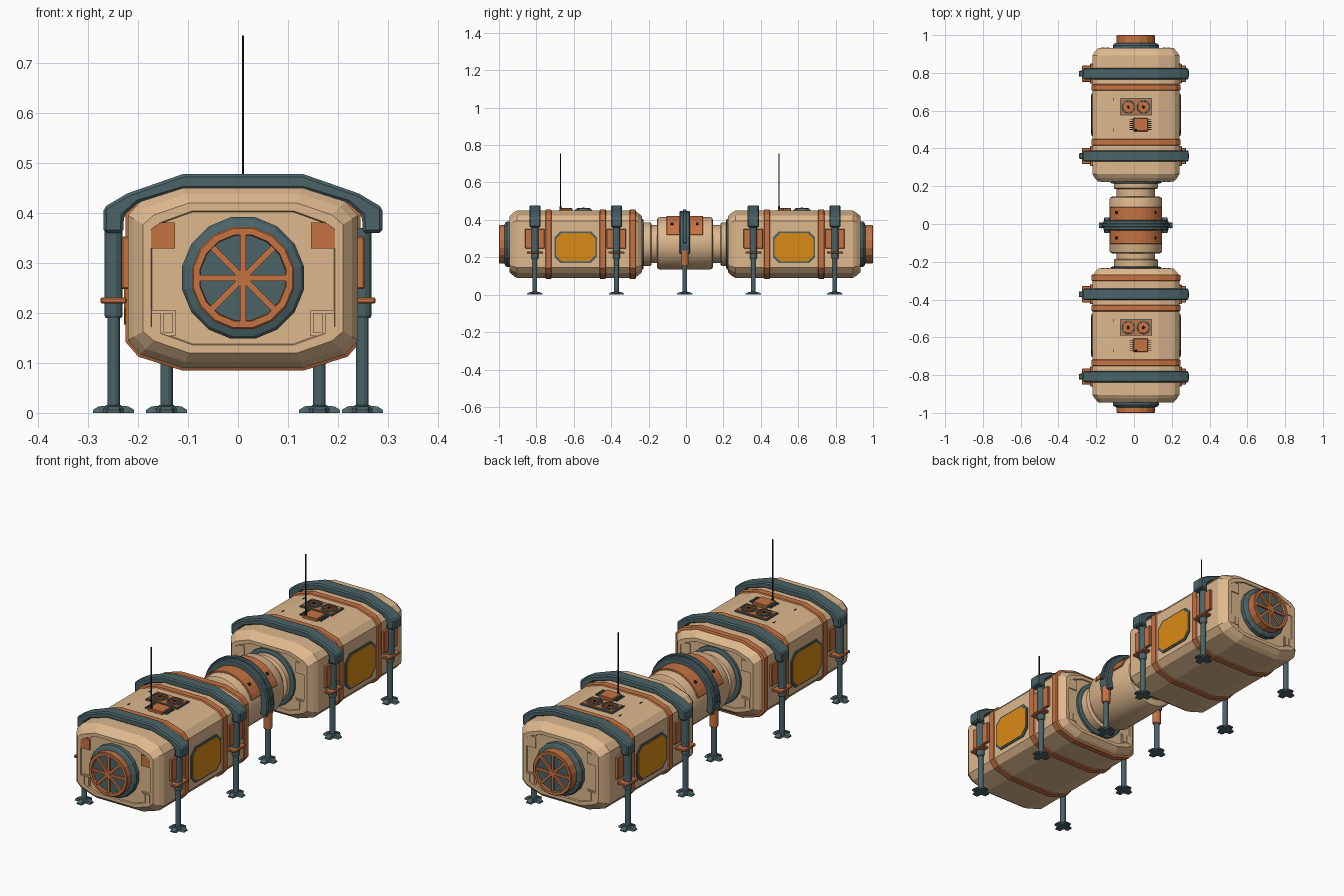
import bpy, bmesh, math

if "Cube" in bpy.data.objects:
    bpy.data.objects.remove(bpy.data.objects["Cube"])

def material(name, rgb):
    m = bpy.data.materials.new(name)
    m.diffuse_color = (*rgb, 1)
    m.use_nodes = True
    m.node_tree.nodes["Principled BSDF"].inputs["Base Color"].default_value = m.diffuse_color
    return m

TAN = material("sand_panel", (0.73, 0.48, 0.27))
ORANGE = material("rust_orange", (0.56, 0.17, 0.055))
STEEL = material("teal_steel", (0.07, 0.127, 0.14))
AMBER = material("amber_glass", (0.70, 0.26, 0.008))
BLACK = material("black", (0.01, 0.01, 0.012))
CX, CZ = 0.01, 0.27

def loft(name, loops, mat, bevel=0, smooth=False):
    """Skin a row of closed loops and cap both ends."""
    bm = bmesh.new()
    rows = [[bm.verts.new(p) for p in lp] for lp in loops]
    n = len(rows[0])
    for a, b in zip(rows, rows[1:]):
        for i in range(n):
            bm.faces.new((a[i], a[(i + 1) % n], b[(i + 1) % n], b[i]))
    bm.faces.new(rows[0])
    bm.faces.new(rows[-1])
    bmesh.ops.recalc_face_normals(bm, faces=bm.faces)
    me = bpy.data.meshes.new(name)
    bm.to_mesh(me)
    bm.free()
    me.materials.append(mat)
    ob = bpy.data.objects.new(name, me)
    bpy.context.collection.objects.link(ob)
    if bevel:
        mod = ob.modifiers.new("bevel", 'BEVEL')
        mod.width, mod.segments = bevel, 1
    if smooth:
        bpy.context.view_layer.objects.active = ob
        ob.select_set(True)
        bpy.ops.object.shade_smooth_by_angle(angle=math.radians(30))
        ob.select_set(False)
    return ob

def place(axis, u, v, t):
    return {'x': (t, u, v), 'y': (u, t, v), 'z': (u, v, t)}[axis]

def prism(name, axis, pts, a, b, mat, bevel=0):
    return loft(name, [[place(axis, u, v, t) for u, v in pts] for t in (a, b)], mat, bevel)

def box(name, c, s, mat, bevel=0):
    x, y, w, d = c[0], c[1], s[0] / 2, s[1] / 2
    pts = [(x - w, y - d), (x + w, y - d), (x + w, y + d), (x - w, y + d)]
    return prism(name, 'z', pts, c[2] - s[2] / 2, c[2] + s[2] / 2, mat, bevel)

def turn(name, axis, cu, cv, prof, mat, n=16, smooth=False):
    """Lathe a (position, radius) profile about an axis."""
    ang = [2 * math.pi * (i + 0.5) / n for i in range(n)]
    return loft(name, [[place(axis, cu + r * math.cos(a), cv + r * math.sin(a), t) for a in ang]
                       for t, r in prof], mat, 0, smooth)

def bar(name, axis, cu, cv, half, w, ang, a, b, mat):
    c, s = math.cos(ang), math.sin(ang)
    pts = [(cu + p * c - q * s, cv + p * s + q * c)
           for p, q in ((-half, -w), (half, -w), (half, w), (-half, w))]
    return prism(name, axis, pts, a, b, mat)

def hull_loop(y, d):
    """Chamfered hull cross-section shrunk by d."""
    q = [(0.23 - d, 0.125 - d * .6), (0.205 - d * .9, 0.153 - d * .9), (0.12 - d * .4, 0.18 - d)]
    half = q + [(-x, z) for x, z in reversed(q)]
    return [(CX + x, y, CZ + z) for x, z in half + [(-x, -z) for x, z in half]]

def foot(x, y):
    turn("foot_hub", 'z', x, y, [(0, .026), (.008, .025), (.016, .015)], STEEL, 8)
    for k in range(4):
        a = k * math.pi / 2
        c, s = math.cos(a), math.sin(a)
        loops = [[(x + r * c - q * s, y + r * s + q * c, z) for q, z in
                  ((-w, 0), (w, 0), (w * .75, h), (-w * .75, h))]
                 for r, w, h in ((.005, .011, .015), (.030, .016, .013), (.041, .014, .006))]
        loft("foot_toe", loops, STEEL)

def end_details(y, s, squares):
    """Small panels on an end wall; s is the outward direction."""
    for sx in (-1, 1):
        x = CX + sx * 0.162
        box("end_square", (x, y, .355), (.052, .006, .052), ORANGE if squares else TAN)
        box("end_panel", (x, y, .18), (.054, .004, .052), TAN)
        for dx in (-.012, .012):
            box("end_panel_door", (x + dx, y + s * .003, .18), (.019, .006, .04), TAN)

def fan(x, y):
    turn("fan_rim", 'z', x, y, [(.45, .037), (.462, .037), (.464, .033), (.464, .031), (.459, .03)], STEEL, 16)
    for k in range(4):
        bar("fan_blade", 'z', x, y, .03, .003, k * math.pi / 4, .458, .462, ORANGE)
    turn("fan_hub", 'z', x, y, [(.458, .009), (.465, .007)], BLACK, 8)

def module(cy, s):
    e = .354
    # Hull shell with stepped ends
    loft("hull", [hull_loop(cy + y, d) for y, d in (
        (-e + .006, .048), (-e, .046), (-e, .03), (-e + .02, .012), (-e + .04, 0),
        (e - .04, 0), (e - .02, .012), (e, .03), (e, .046), (e - .006, .048))], TAN)
    bands = [-.145, .145] + ([.305] if s < 0 else [])
    for b in bands:
        loft("hull_band", [hull_loop(cy + b + y, d) for y, d in
                           ((-.017, 0), (-.014, -.005), (.014, -.005), (.017, 0))], ORANGE)
    end_details(cy + s * (e - .004), s, s < 0)
    end_details(cy - s * (e - .004), -s, False)
    # Side windows
    for sx in (-1, 1):
        for nm, g, out, m in (("window_frame", .008, .235, STEEL), ("window_glass", 0, .238, AMBER)):
            w, h, c = .105 + g, .077 + g, .032
            pts = [(w, h - c), (w - c, h), (-w + c, h), (-w, h - c),
                   (-w, -h + c), (-w + c, -h), (w - c, -h), (w, -h + c)]
            prism(nm, 'x', [(cy + u, .254 + v) for u, v in pts], CX + sx * .222, CX + sx * out, m)
    # Arches, legs and leg brackets
    half = [(-.279, .36), (-.279, .411), (-.232, .439), (-.12, .478)]
    inner = [(.24, .36), (.238, .395), (.21, .42), (.12, .447)]
    pts = half + [(-x, z) for x, z in reversed(half)] + inner + [(-x, z) for x, z in reversed(inner)]
    for dy in (-.218, .218):
        y = cy + dy
        prism("arch", 'y', [(CX + x, z) for x, z in pts], y - .03, y + .03, STEEL, .006)
        for sx in (-1, 1):
            x = sx * .249
            box("leg_side_panel", (CX + sx * .233, y, .3), (.02, .105, .105), ORANGE, .003)
            turn("leg_sleeve", 'z', x, y, [(.19, .016), (.195, .019), (.37, .019)], STEEL, 12)
            turn("leg_post", 'z', x, y, [(.008, .013), (.2, .013)], STEEL, 12)
            box("leg_clamp", (x, y, .225), (.053, .086, .012), ORANGE, .003)
            foot(x, y)
    # Roof fans, vent and aerial
    box("fan_panel", (CX, cy + .042, .452), (.17, .092, .008), STEEL)
    box("fan_panel_top", (CX, cy + .042, .455), (.16, .082, .008), ORANGE)
    for dx in (-.04, .04):
        fan(CX + dx, cy + .042)
    box("vent_box", (.035, cy - .052, .456), (.078, .07, .016), ORANGE, .003)
    for k in range(6):
        box("vent_slat", (.035, cy - .078 + k * .0105, .457), (.115, .004, .006), STEEL)
    turn("aerial", 'z', CX, cy - .08, [(.45, .007), (.472, .005), (.474, .0028), (.755, .0028)], BLACK, 6)
    for dy in (-.08, .08):
        box("roof_slot", (-.11, cy + dy, .45), (.004, .016, .004), BLACK)
    # Outer hatch with spoked wheel
    h = cy + s * (e - .008)
    turn("hatch_collar", 'y', CX, CZ, [(h, .124), (h + s * .022, .124), (h + s * .03, .118),
                                       (h + s * .035, .104)], STEEL)
    turn("hatch_rim", 'y', CX, CZ, [(h + s * .03, .104), (s * .997, .104), (s, .101), (s, .088),
                                    (s * .985, .086)], ORANGE)
    turn("hatch_plate", 'y', CX, CZ, [(s * .98, .087), (s * .988, .087)], STEEL)
    for k in range(4):
        bar("hatch_spoke", 'y', CX, CZ, .09, .006, k * math.pi / 4, s * .985, s * .997, ORANGE)
    turn("hatch_hub", 'y', CX, CZ, [(s * .985, .014), (s * .998, .012)], ORANGE, 8)
    # Inner docking collar and ribbed connector
    i = cy - s * (e - .008)
    turn("dock_collar", 'y', CX, CZ, [(i, .136), (i - s * .014, .136), (i - s * .018, .126)], STEEL, 24)
    turn("connector", 'y', CX, CZ, [(i, .117), (s * .190, .117), (s * .186, .112), (s * .184, .102),
                                    (s * .14, .102)], TAN, 32, True)

module(-.59, -1)
module(.578, 1)

# Central hub drum
turn("hub_drum", 'y', CX, .275, [(-.156, .125), (-.15, .137), (-.142, .14), (.13, .14),
                                 (.139, .137), (.145, .125)], TAN, 32, True)

def arc_band(name, r0, r1, a0, a1, y0, y1, mat, bevel=0):
    n = 14
    ang = [math.radians(a0 + (a1 - a0) * k / n) for k in range(n + 1)]
    pts = [(CX + r1 * math.cos(a), .275 + r1 * math.sin(a)) for a in ang]
    pts += [(CX + r0 * math.cos(a), .275 + r0 * math.sin(a)) for a in reversed(ang)]
    return prism(name, 'y', pts, y0, y1, mat, bevel)

# Hub covers, arch and legs
HY = -.007
for s in (-1, 1):
    arc_band("hub_cover", .13, .146, 18, 162, HY + s * .025, HY + s * .098, ORANGE, .003)
    for a in (45, 135):
        arc_band("hub_cover_latch", .14, .148, a - 3, a + 3, HY + s * .06, HY + s * .075, BLACK)
arc_band("hub_arch", .135, .173, -20, 200, HY - .028, HY + .028, STEEL, .005)
arc_band("hub_arch_rib", .15, .18, 0, 180, HY - .01, HY + .01, STEEL, .003)
for sx in (-1, 1):
    x = CX + sx * .153
    turn("hub_leg_sleeve", 'z', x, HY, [(.155, .017), (.16, .02), (.235, .02)], ORANGE, 12)
    turn("hub_leg_post", 'z', x, HY, [(.008, .013), (.17, .013)], STEEL, 12)
    foot(x, HY)
